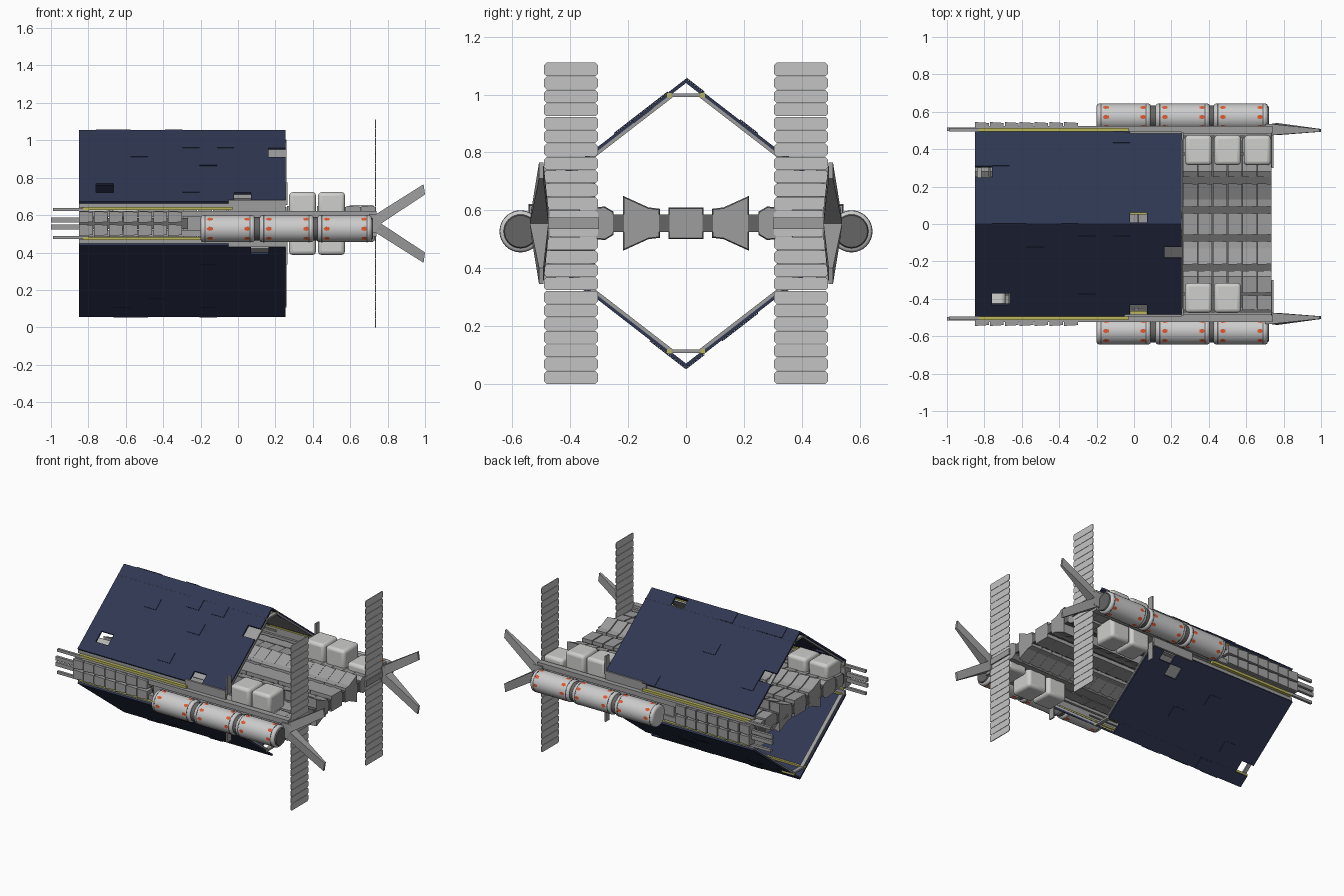
import bpy, bmesh, math
from mathutils import Vector, Matrix

if "Cube" in bpy.data.objects:
    bpy.data.objects.remove(bpy.data.objects["Cube"])

def material(name, r, g, b):
    m = bpy.data.materials.new(name)
    m.diffuse_color = (r, g, b, 1)
    m.use_nodes = True
    m.node_tree.nodes["Principled BSDF"].inputs["Base Color"].default_value = m.diffuse_color
    return m

NAVY = material("navy panel", .028, .038, .084)
GREY = material("hull grey", .34, .34, .34)
DARK = material("dark grey", .13, .13, .13)
LIGHT = material("cargo light grey", .62, .62, .61)
TANK = material("tank pale grey", .60, .60, .60)
VANE = material("radiator grey", .55, .55, .55)
YELLOW = material("yellow rail", .50, .47, .11)
ORANGE = material("orange mark", .75, .10, .03)
ZC = 0.555          # height of the symmetry plane

def finish(name, bm, mat, bevel=0, smooth=False, segs=2):
    bmesh.ops.recalc_face_normals(bm, faces=bm.faces)
    me = bpy.data.meshes.new(name)
    bm.to_mesh(me)
    bm.free()
    me.materials.append(mat)
    ob = bpy.data.objects.new(name, me)
    bpy.context.collection.objects.link(ob)
    if bevel:
        md = ob.modifiers.new("bevel", 'BEVEL')
        md.width, md.segments = bevel, segs
    if smooth:
        bpy.context.view_layer.objects.active = ob
        ob.select_set(True)
        bpy.ops.object.shade_smooth_by_angle(angle=math.radians(35))
        ob.select_set(False)
    return ob

def box(bm, x0, x1, y0, y1, z0, z1):
    m = Matrix.Translation(((x0 + x1) / 2, (y0 + y1) / 2, (z0 + z1) / 2))
    bmesh.ops.create_cube(bm, size=1, matrix=m @ Matrix.Diagonal((abs(x1 - x0), abs(y1 - y0), abs(z1 - z0), 1)))

def prism(bm, pts, x0, x1, taper=1.0):
    """Extrude a y-z profile along x; the far end shrinks towards the profile centre."""
    c = sum((Vector(p) for p in pts), Vector((0, 0))) / len(pts)
    a = [bm.verts.new((x0, p[0], p[1])) for p in pts]
    b = [bm.verts.new((x1, *(c + (Vector(p) - c) * taper))) for p in pts]
    bm.faces.new(a)
    bm.faces.new(b)
    for i in range(len(pts)):
        j = (i + 1) % len(pts)
        bm.faces.new((a[i], a[j], b[j], b[i]))

def bar(bm, p, q, w, x0, x1):
    """Flat bar between two y-z points, thickness w."""
    p, q = Vector(p), Vector(q)
    n = Vector((-(q - p).y, (q - p).x)).normalized() * w / 2
    prism(bm, [p + n, q + n, q - n, p - n], x0, x1)

# --- tiled roof slopes: (side, up) -> missing tiles and proud tiles as (column, row from ridge)
X0, X1, NX, NR = -0.85, 0.255, 12, 8
RIDGE, EAVE = Vector((0, 0.5)), Vector((0.495, 0.117))
HOLES = {(-1, 1): [(11, 2), (9, 7), (1, 6)], (1, 1): [(0, 4), (9, 0)],
         (-1, -1): [(10, 7)], (1, -1): [(10, 7), (9, 6), (11, 0), (0, 1)]}
PROUD = {(-1, 1): [(3, 2), (6, 1), (8, 1), (7, 3), (6, 6)],
         (1, 1): [(1, 5), (5, 3), (1, 0), (2, 0), (5, 0), (8, 7)],
         (-1, -1): [(7, 5), (4, 1), (2, 0), (7, 0)], (1, -1): [(2, 2), (5, 5), (3, 0), (7, 3)]}
for (sy, sz), holes in HOLES.items():
    bm = bmesh.new()
    def pt(i, j, off=0):
        p = RIDGE.lerp(EAVE, j / NR)
        n = Vector((0.612, 0.791)) * off
        return Vector((X0 + (X1 - X0) * i / NX, sy * (p.x + n.x), ZC + sz * (p.y + n.y)))
    outer = [[bm.verts.new(pt(i, j)) for j in range(NR + 1)] for i in range(NX + 1)]
    inner = [[bm.verts.new(pt(i, j, -.012)) for j in range(NR + 1)] for i in range(NX + 1)]
    solid = lambda i, j: 0 <= i < NX and 0 <= j < NR and (i, j) not in holes
    for i in range(NX):
        for j in range(NR):
            if not solid(i, j):
                continue
            q = [(i, j), (i + 1, j), (i + 1, j + 1), (i, j + 1)]
            for grid in (outer, inner):
                bm.faces.new([grid[a][b] for a, b in q])
            for k, (di, dj) in enumerate([(0, -1), (1, 0), (0, 1), (-1, 0)]):
                if not solid(i + di, j + dj):
                    (a, b), (c, d) = q[k], q[(k + 1) % 4]
                    bm.faces.new((outer[a][b], outer[c][d], inner[c][d], inner[a][b]))
    for i, j in PROUD[(sy, sz)]:
        q = [(i, j), (i + 1, j), (i + 1, j + 1), (i, j + 1)]
        lo, hi = ([bm.verts.new(pt(a, b, o)) for a, b in q] for o in (.0005, .004))
        bm.faces.new(hi)
        for k in range(4):
            bm.faces.new((lo[k], lo[k - 1], hi[k - 1], hi[k]))
    finish(f"roof_{'upper' if sz > 0 else 'lower'}_{'back' if sy > 0 else 'front'}", bm, NAVY)

# --- frames, lining and yellow rails inside the roof
frame, rails = bmesh.new(), bmesh.new()
for sz in (1, -1):
    z = lambda d: ZC + sz * d
    for x in (-0.84, -0.48, -0.11, 0.235):
        bar(frame, (-.065, z(.442)), (.065, z(.442)), .012, x, x + .025)
        for s in (1, -1):
            bar(frame, (s * .05, z(.44)), (s * .475, z(.112)), .012, x, x + .025)
    for s in (1, -1):
        box(rails, X0, X1 + .005, s * .05, s * .065, z(.435), z(.45))
        box(rails, -.83, -.03 if sz > 0 else -.2, s * .49, s * .512, z(.072), z(.088))
        box(rails, -.83, .2, s * .465, s * .48, z(.105), z(.115))
        bar(frame, (s * .09, z(.408)), (s * .45, z(.13)), .008, -.08, .235)
        box(frame, .255, .265, s * .45, s * .49, z(.10), z(.22))
finish("roof_frames", frame, GREY)
finish("yellow_rails", rails, YELLOW)

# --- deck: long rows of tapered modules on a thin core
deck, core = bmesh.new(), bmesh.new()
CELL = 0.0795
box(core, -.85, .735, -.47, .47, ZC - .03, ZC + .03)
rows = [[(-.06, -.055), (.06, -.055), (.06, .055), (-.06, .055)]]
for s in (1, -1):
    rows += [[(s * .09, -.05), (s * .13, -.055), (s * .218, -.095), (s * .218, .095), (s * .13, .055), (s * .09, .05)],
             [(s * .25, -.04), (s * .28, -.058), (s * .37, -.05), (s * .37, .05), (s * .28, .058), (s * .25, .04)],
             [(s * .38, -.045), (s * .46, -.04), (s * .46, .04), (s * .38, .045)]]
for k in range(20):
    x = -.85 + k * CELL
    for row in rows:
        prism(deck, [(y, ZC + d) for y, d in row], x, x + CELL - .004, .94)
finish("deck_modules", deck, GREY)
finish("deck_core", core, DARK)

# --- side trusses with ribs, beams, plates and tail rods
side, ribs = bmesh.new(), bmesh.new()
for s in (1, -1):
    box(side, -.85, .74, s * .485, s * .525, ZC + .035, ZC + .068)
    box(side, -.85, .74, s * .485, s * .525, ZC - .068, ZC - .035)
    box(side, -.27, .74, s * .47, s * .515, ZC - .05, ZC + .05)
    for sz in (1, -1):
        box(side, -.85, .255, s * .475, s * .488, ZC + sz * .085, ZC + sz * .115)
        box(side, -.05, .255, s * .48, s * .495, ZC + sz * .06, ZC + sz * .125)
        box(side, -.99, -.8, s * .495, s * .512, ZC + sz * .066, ZC + sz * .084)
        box(side, -1, -.8, s * .497, s * .515, ZC + sz * .006, ZC + sz * .032)
    for k in range(7):
        x = -.85 + k * CELL
        for z0, z1 in ((-.066, -.004), (.004, .066)):
            prism(ribs, [(s * .48, ZC + z0), (s * .545, ZC + z0), (s * .545, ZC + z1), (s * .48, ZC + z1)],
                  x, x + CELL - .006, .86)
finish("side_beams", side, GREY)
finish("side_ribs", ribs, GREY)

# --- cargo containers (the underside repeats the top, turned half round the long axis)
cargo = bmesh.new()
for s in (1, -1):
    def crate(x, side_y, top, half=.08):
        ya, yb = sorted((s * side_y * (.395 - half), s * side_y * (.395 + half)))
        box(cargo, x - .072, x + .072, ya, yb, ZC + s * .03, ZC + s * top)
    for x in (.345, .50):
        crate(x, 1, .168)
        crate(x, -1, .168)
    crate(.66, 1, .10)
    for x in (-.76, -.60):
        crate(x, -1, .14)
finish("cargo_containers", cargo, LIGHT, bevel=.02, smooth=True, segs=3)

# --- side tanks: lathe-like drums with dark collars and orange marks
def drum(bm, x0, x1, r0, r1, y, n=32):
    m = Matrix.Translation(((x0 + x1) / 2, y, .527)) @ Matrix.Rotation(math.pi / 2, 4, 'Y')
    bmesh.ops.create_cone(bm, cap_ends=True, segments=n, radius1=r0, radius2=r1, depth=x1 - x0, matrix=m)

for s, label in ((-1, "front"), (1, "back")):
    y = s * .572
    tank, collar, marks = bmesh.new(), bmesh.new(), bmesh.new()
    for x in (-.20, .115, .425):
        drum(tank, x, x + .29, .072, .072, y)
        for cx in (x + .02, x + .262):
            drum(collar, cx, cx + .006, .0728, .0728, y)
        for mx, d in ((x + .05, -1), (x + .25, 1)):
            for a in range(8):      # arrow shaped plates round the drum
                t = Matrix.Translation((0, y, .527)) @ Matrix.Rotation(a * math.pi / 4, 4, 'X')
                vs = [bm_v for bm_v in (marks.verts.new(t @ Vector((mx + d * px, py, .0725)))
                      for px, py in ((-.015, -.007), (.004, -.012), (.018, 0), (.004, .012), (-.015, .007)))]
                marks.faces.new(vs)
    drum(collar, -.19, .70, .062, .062, y)
    drum(collar, .712, .722, .060, .055, y)
    finish(f"tank_{label}", tank, TANK, bevel=.014, smooth=True, segs=3)
    finish(f"tank_collars_{label}", collar, DARK, smooth=True)
    finish(f"tank_marks_{label}", marks, ORANGE)
    straps = bmesh.new()
    for x in (-.16, .10, .41, .68):
        box(straps, x, x + .02, s * .51, s * .575, .49, .565)
    finish(f"tank_brackets_{label}", straps, DARK)

# --- radiator vanes: stacks of chamfered slats
N = 24
H = 1.11 / N
for s, label in ((-1, "front"), (1, "back")):
    bm = bmesh.new()
    for k in range(N):
        z0, z1, c = k * H, (k + 1) * H - (.002 if k < N - 1 else 0), .008
        prof = [(.305, z0 + c), (.305 + c, z0), (.49 - c, z0), (.49, z0 + c),
                (.49, z1 - c), (.49 - c, z1), (.305 + c, z1), (.305, z1 - c)]
        prism(bm, [(s * a, b) for a, b in prof], .733, .738)
    finish(f"radiator_{label}", bm, VANE)

# --- radiator hub and swept tail fins
hub, fins = bmesh.new(), bmesh.new()
for s in (1, -1):
    box(hub, .70, .765, s * .475, s * .535, ZC - .05, ZC + .05)
    box(hub, .725, .746, s * .30, s * .49, ZC - .02, ZC + .02)
    for sz in (1, -1):
        # root section and tip section, joined into a tapering blade
        root = [(.73, .475, .045), (.73, .535, .045), (.765, .54, .0), (.765, .475, .0)]
        tip = [(.992, .493, .21), (.992, .508, .21), (1.0, .508, .155), (1.0, .493, .155)]
        a, b = ([fins.verts.new((x, s * y, ZC + sz * d)) for x, y, d in sec] for sec in (root, tip))
        fins.faces.new(a)
        fins.faces.new(b)
        for k in range(4):
            fins.faces.new((a[k - 1], a[k], b[k], b[k - 1]))
finish("radiator_hubs", hub, GREY)
finish("tail_fins", fins, GREY)
